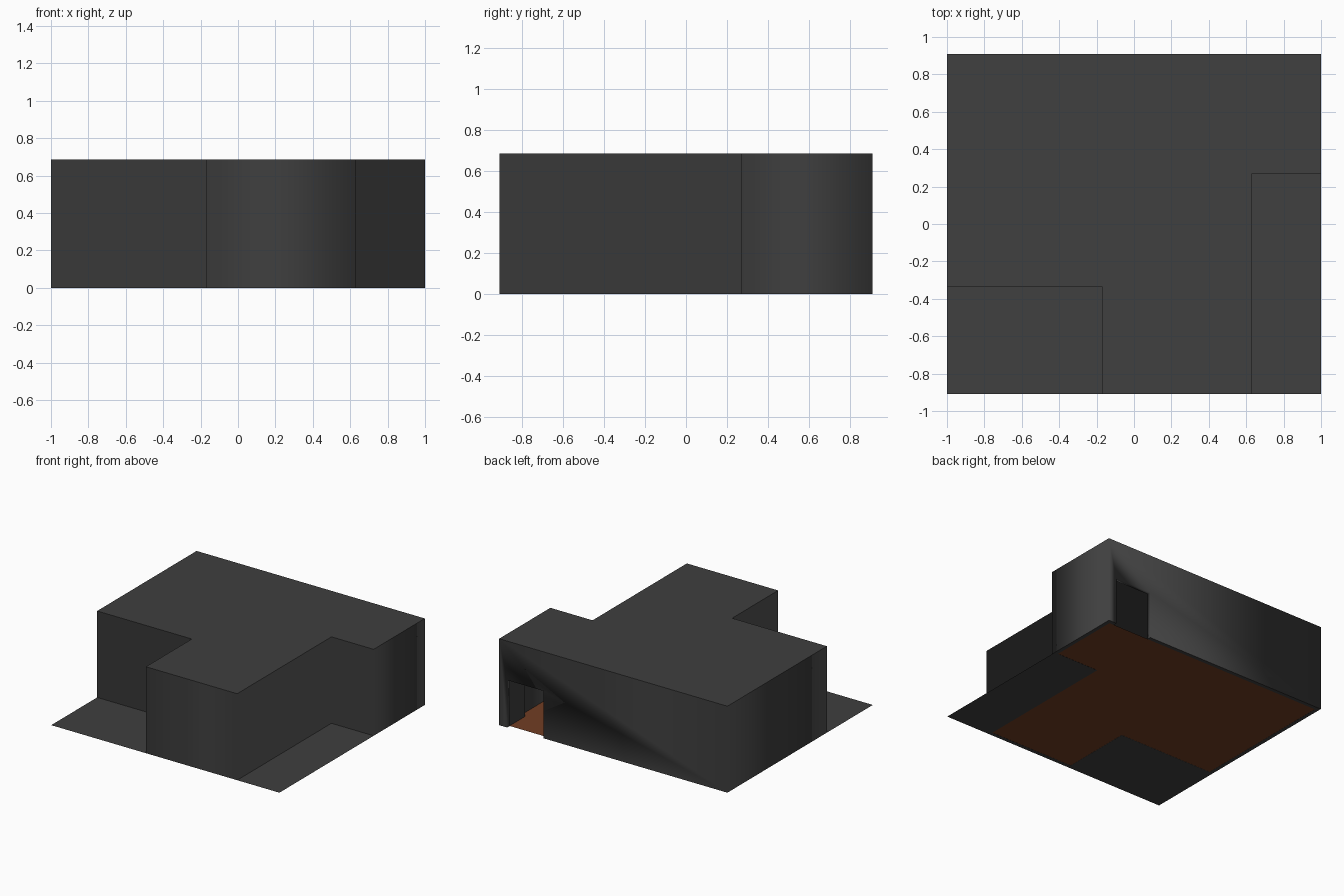
import bpy, bmesh

if "Cube" in bpy.data.objects:
    bpy.data.objects.remove(bpy.data.objects["Cube"])

H, T = 0.685, 0.03              # building height, wall thickness
DX0, DX1, DH = 0.61, 0.93, 0.375  # doorway in the back wall


def material(name, rgb):
    m = bpy.data.materials.new(name)
    m.diffuse_color = (*rgb, 1)
    m.use_nodes = True
    m.node_tree.nodes["Principled BSDF"].inputs["Base Color"].default_value = m.diffuse_color
    return m


grey = material("dark grey", (0.05, 0.05, 0.05))
brown = material("brown wood", (0.165, 0.047, 0.017))


def build(name, faces, mat, smooth=False):
    """Make an object from faces given as lists of corner points."""
    bm = bmesh.new()
    for pts in faces:
        bm.faces.new([bm.verts.new(p) for p in pts])
    bmesh.ops.remove_doubles(bm, verts=bm.verts, dist=1e-5)
    for f in bm.faces:
        f.smooth = smooth
    me = bpy.data.meshes.new(name)
    bm.to_mesh(me)
    bm.free()
    me.materials.append(mat)
    ob = bpy.data.objects.new(name, me)
    bpy.context.collection.objects.link(ob)
    return ob


def box(name, x0, x1, y0, y1, z0, z1, mat):
    lo = [(x0, y0), (x1, y0), (x1, y1), (x0, y1)]
    faces = [[(*p, z0) for p in reversed(lo)], [(*p, z1) for p in lo]]
    for i in range(4):
        a, b = lo[i], lo[(i + 1) % 4]
        faces.append([(*a, z0), (*b, z0), (*b, z1), (*a, z1)])
    return build(name, faces, mat)


def inset(poly, t):
    """Inset a counter-clockwise right-angled outline."""
    out = []
    for i, p in enumerate(poly):
        n = [0, 0]
        for a, b in ((poly[i - 1], p), (p, poly[(i + 1) % len(poly)])):
            dx, dy = b[0] - a[0], b[1] - a[1]
            length = abs(dx) + abs(dy)
            n[0] -= dy / length
            n[1] += dx / length
        out.append((p[0] + n[0] * t, p[1] + n[1] * t))
    return out


# footprint: a block with both front corners notched
outer = [(-1, -0.335), (-0.17, -0.335), (-0.17, -0.91), (0.63, -0.91),
         (0.63, 0.27), (1, 0.27), (1, 0.91), (-1, 0.91)]
inner = inset(outer, T)
BACK = 6                         # index of the edge holding the doorway


def wall_faces(poly, top, flip):
    faces = []
    for i, a in enumerate(poly):
        b = poly[(i + 1) % len(poly)]
        if i == BACK:
            y = a[1]
            f = [(*a, 0), (DX1, y, 0), (DX1, y, DH), (DX0, y, DH),
                 (DX0, y, 0), (*b, 0), (*b, top), (*a, top)]
        else:
            f = [(*a, 0), (*b, 0), (*b, top), (*a, top)]
        faces.append(f[::-1] if flip else f)
    return faces


# doorway reveals join outer and inner wall skins
yo, yi = outer[BACK][1], inner[BACK][1]
reveal = []
path = [(DX1, 0), (DX1, DH), (DX0, DH), (DX0, 0)]
for (xa, za), (xb, zb) in zip(path, path[1:]):
    reveal.append([(xa, yo, za), (xa, yi, za), (xb, yi, zb), (xb, yo, zb)])

build("walls", wall_faces(outer, H, False) + wall_faces(inner, H - 0.02, True)
      + reveal, grey, smooth=True)

# wall undersides, with a gap under the doorway
ring = []
for i in range(len(outer)):
    j = (i + 1) % len(outer)
    a, b, c, d = outer[i], outer[j], inner[j], inner[i]
    if i == BACK:
        ring.append([(*a, 0), (*d, 0), (DX1, yi, 0), (DX1, yo, 0)])
        ring.append([(DX0, yo, 0), (DX0, yi, 0), (*c, 0), (*b, 0)])
    else:
        ring.append([(*a, 0), (*d, 0), (*c, 0), (*b, 0)])
build("wall_base", ring, grey)

# roof, ceiling and floor
build("roof", [[(*p, H) for p in outer]], grey)
build("ceiling", [[(*p, H - 0.02) for p in reversed(inner)]], grey)
build("floor", [[(*p, 0.001) for p in inner]], brown)

# flat terraces filling the notched corners
for name, x0, x1, y1 in (("left_terrace", -1, -0.17, -0.335),
                         ("right_terrace", 0.63, 1, 0.27)):
    build(name, [[(x0, -0.91, 0), (x1, -0.91, 0), (x1, y1, 0), (x0, y1, 0)]], grey)

# entrance lining just inside the doorway
box("entrance_side", DX1, DX1 + 0.02, yi - 0.19, yi, 0.002, DH, grey)
